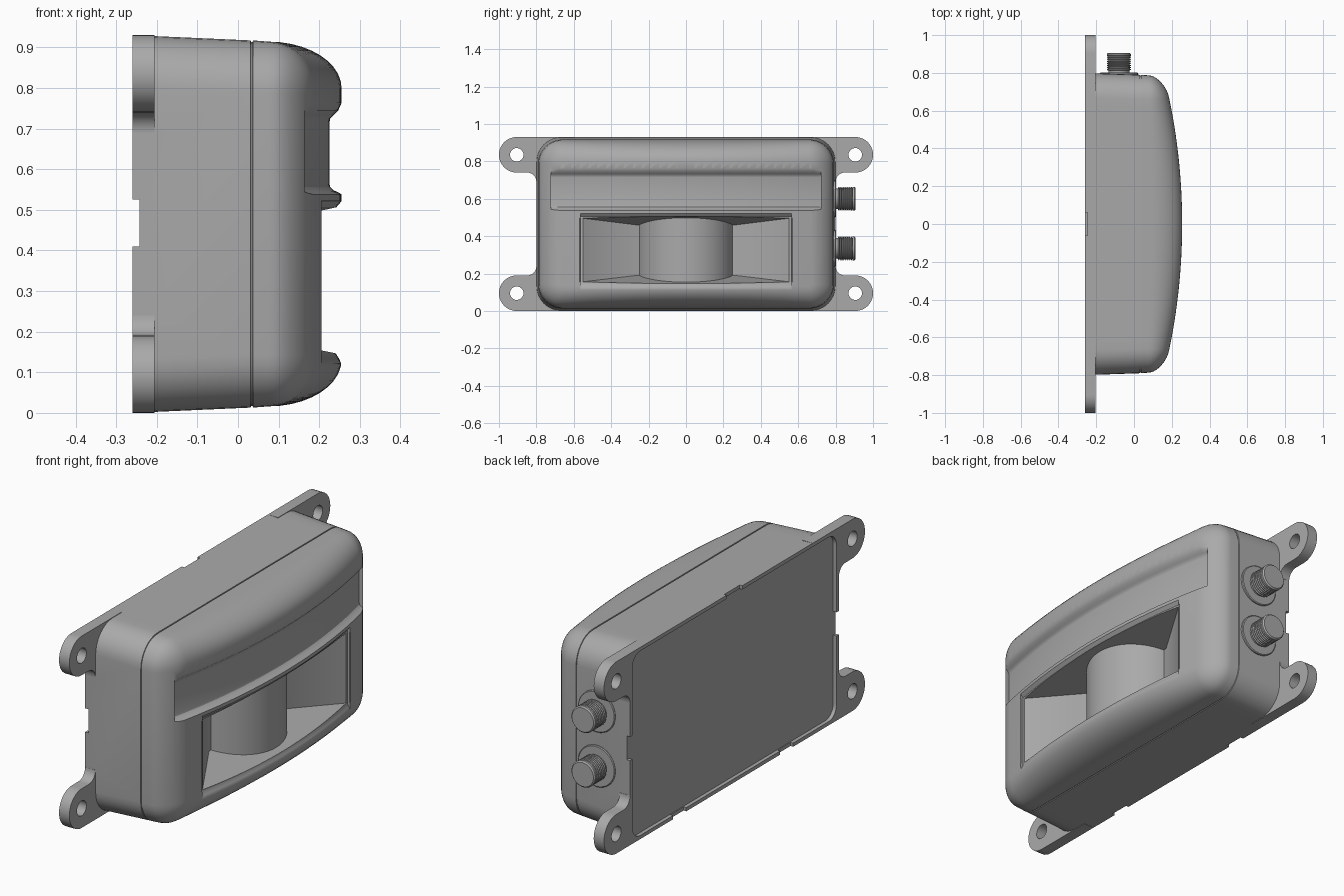
import bpy, bmesh
from math import sin, cos, pi, sqrt, radians

if "Cube" in bpy.data.objects:
    bpy.data.objects.remove(bpy.data.objects["Cube"], do_unlink=True)

grey = bpy.data.materials.new("housing_grey")
grey.use_nodes = True
grey.diffuse_color = (0.4, 0.4, 0.4, 1)
grey.node_tree.nodes["Principled BSDF"].inputs["Base Color"].default_value = (0.4, 0.4, 0.4, 1)
MID = 0.465  # mid height of the housing


def make(name, verts, faces):
    mesh = bpy.data.meshes.new(name)
    mesh.from_pydata(verts, [], faces)
    bm = bmesh.new()
    bm.from_mesh(mesh)
    bmesh.ops.recalc_face_normals(bm, faces=bm.faces)
    bm.to_mesh(mesh)
    bm.free()
    mesh.materials.append(grey)
    obj = bpy.data.objects.new(name, mesh)
    bpy.context.collection.objects.link(obj)
    return obj


def loft(name, rings, caps=True):
    n = len(rings[0])
    verts = [p for ring in rings for p in ring]
    faces = [(k * n + i, k * n + (i + 1) % n, (k + 1) * n + (i + 1) % n, (k + 1) * n + i)
             for k in range(len(rings) - 1) for i in range(n)]
    if caps:
        faces += [tuple(range(n)), tuple(range(len(verts) - n, len(verts)))]
    return make(name, verts, faces)


def select(obj):
    bpy.ops.object.select_all(action='DESELECT')
    obj.select_set(True)
    bpy.context.view_layer.objects.active = obj


def boolean(obj, other, operation='DIFFERENCE'):
    select(obj)
    mod = obj.modifiers.new("cut", 'BOOLEAN')
    mod.operation, mod.solver, mod.object = operation, 'EXACT', other
    bpy.ops.object.modifier_apply(modifier=mod.name)
    bpy.data.objects.remove(other, do_unlink=True)


def smooth(obj, angle=32):
    select(obj)
    bpy.ops.object.shade_smooth_by_angle(angle=radians(angle))


def box(x, y, z):
    return loft("box_cutter", [[(a, y[0], z[0]), (a, y[1], z[0]), (a, y[1], z[1]), (a, y[0], z[1])]
                               for a in x])


def front(y):
    # bowed front face
    return 0.255 - 3.27 + sqrt(3.27 ** 2 - y * y)


def half_outline(hy, hz, r, steps=8, span=28):
    # upper half of a rounded rectangle, from +y to -y
    arc = [(hy - r + r * cos(a), hz - r + r * sin(a))
           for a in (pi / 2 * i / steps for i in range(steps + 1))]
    flat = [((hy - r) * (1 - 2 * i / span), hz) for i in range(1, span)]
    return arc + flat + [(-y, z) for y, z in reversed(arc)]


def outline(hy, hz, r):
    top = half_outline(hy, hz, r)
    return top + [(y, -z) for y, z in reversed(top)]


def flat_ring(x, hy, hz, r):
    return [(x, y, MID + z) for y, z in outline(hy, hz, r)]


def sweep(name, profile, half_width, n=40):
    # profile of (offset from the bowed face, z) carried along y
    ys = [half_width * (2 * i / n - 1) for i in range(n + 1)]
    return loft(name, [[(front(y) + d, y, z) for d, z in profile] for y in ys])


# Rear shell, seam groove and front cover as one rounded loft
HY, HZ, R = 0.79, 0.452, 0.13
rings = [flat_ring(-0.26, 0.80, 0.465, R), flat_ring(0.031, HY, HZ, R),
         flat_ring(0.032, HY - 0.004, HZ - 0.004, R - 0.004),
         flat_ring(0.036, HY - 0.004, HZ - 0.004, R - 0.004),
         flat_ring(0.037, HY, HZ, R)]
X0, INSET, STEPS = 0.075, 0.115, 10
for k in range(STEPS + 1):
    t = pi / 2 * k / STEPS
    d = 0.003 + INSET * (1 - cos(t))
    rings.append([(X0 + (front(y) - X0) * sin(t), y, MID + z)
                  for y, z in outline(HY - d, HZ - d, R - d)])
n = len(rings[0])
base = n * (len(rings) - 1)
verts = [p for ring in rings for p in ring]
faces = [(k * n + i, k * n + (i + 1) % n, (k + 1) * n + (i + 1) % n, (k + 1) * n + i)
         for k in range(len(rings) - 1) for i in range(n)]
faces.append(tuple(range(n)))
faces += [(base + i, base + i + 1, base + n - 2 - i, base + n - 1 - i) for i in range(n // 2 - 1)]
housing = make("housing", verts, faces)

# Mounting ears with rounded ends and filleted roots
ear = [(0.6, 0.0)]
ear += [(0.905 + 0.095 * cos(a), 0.095 + 0.095 * sin(a))
        for a in (pi * (i / 20 - 0.5) for i in range(21))]
ear += [(0.85 + 0.05 * cos(a), 0.24 + 0.05 * sin(a))
        for a in (pi * (1.5 - i / 16) for i in range(9))]
ear += [(0.6, 0.24)]
hole = [(0.905 + 0.036 * cos(pi * i / 16), 0.095 + 0.036 * sin(pi * i / 16)) for i in range(32)]


def corner_plate(points, xs, sy, top):
    return loft("mounting_ear", [[(x, sy * u, 0.93 - v if top else v) for u, v in points] for x in xs])


for sy in (-1, 1):
    for top in (False, True):
        boolean(housing, corner_plate(ear, (-0.26, -0.205), sy, top), 'UNION')
        boolean(housing, corner_plate(hole, (-0.3, -0.15), sy, top))

# Recessed back panel and gaps in its thin rim
boolean(housing, loft("panel_cutter", [flat_ring(x, 0.782, 0.447, 0.06) for x in (-0.3, -0.242)]))
boolean(housing, box((-0.3, -0.242), (-0.9, 0.9), (0.41, 0.525)))
boolean(housing, box((-0.3, -0.246), (-0.06, 0.06), (0.8, 1.0)))
for y in (-0.4, 0.42):
    boolean(housing, box((-0.3, -0.246), (y - 0.05, y + 0.05), (-0.1, 0.1)))

# Upper band recess with softened lips
band = [(0.06, 0.53), (0.0, 0.538), (-0.008, 0.543), (-0.02, 0.548), (-0.028, 0.556), (-0.03, 0.565),
        (-0.03, 0.715), (-0.028, 0.724), (-0.02, 0.733), (-0.008, 0.745), (0.0, 0.763), (0.06, 0.79)]
boolean(housing, sweep("band_cutter", band, 0.722))

# Window pocket: softened lip, then a funnel narrowing inward
lip = [(0.06, 0.1), (0.0, 0.12), (-0.006, 0.133), (-0.014, 0.146), (-0.014, 0.505),
       (-0.006, 0.514), (0.0, 0.522), (0.06, 0.53)]
boolean(housing, sweep("lip_cutter", lip, 0.565))
pocket = []
for x, w, z0, z1 in ((0.03, 0.265, 0.19, 0.46), (0.20, 0.56, 0.155, 0.497), (0.32, 0.766, 0.13, 0.523)):
    pocket.append([(x, -w, z0), (x, w, z0), (x, w, z1), (x, -w, z1)])
boolean(housing, loft("pocket_cutter", pocket))
smooth(housing)

# Rounded sensor window standing inside the pocket
arc = [pi * (i / 40 - 0.5) for i in range(41)]
window = loft("sensor_window", [[(-0.06 + 0.265 * cos(a), 0.265 * sin(a), z) for a in arc]
                                for z in (0.148, 0.505)])
smooth(window)


# Threaded connectors on the left end, each on a low round boss
def turned(name, profile, cx, cz, sides=32):
    return loft(name, [[(cx + r * cos(2 * pi * i / sides), y, cz + r * sin(2 * pi * i / sides))
                        for i in range(sides)] for y, r in profile])


thread = [(0.78, 0.054)]
for i in range(7):
    y = 0.812 + i * 0.011
    thread += [(y, 0.056), (y + 0.004, 0.064), (y + 0.007, 0.064)]
thread += [(0.889, 0.056), (0.891, 0.064), (0.9, 0.064), (0.906, 0.058)]
for label, z in (("upper", 0.60), ("lower", 0.335)):
    smooth(turned(label + "_connector", thread, -0.08, z))
    smooth(turned(label + "_connector_boss", [(0.77, 0.1), (0.799, 0.1), (0.802, 0.096)], -0.08, z))
